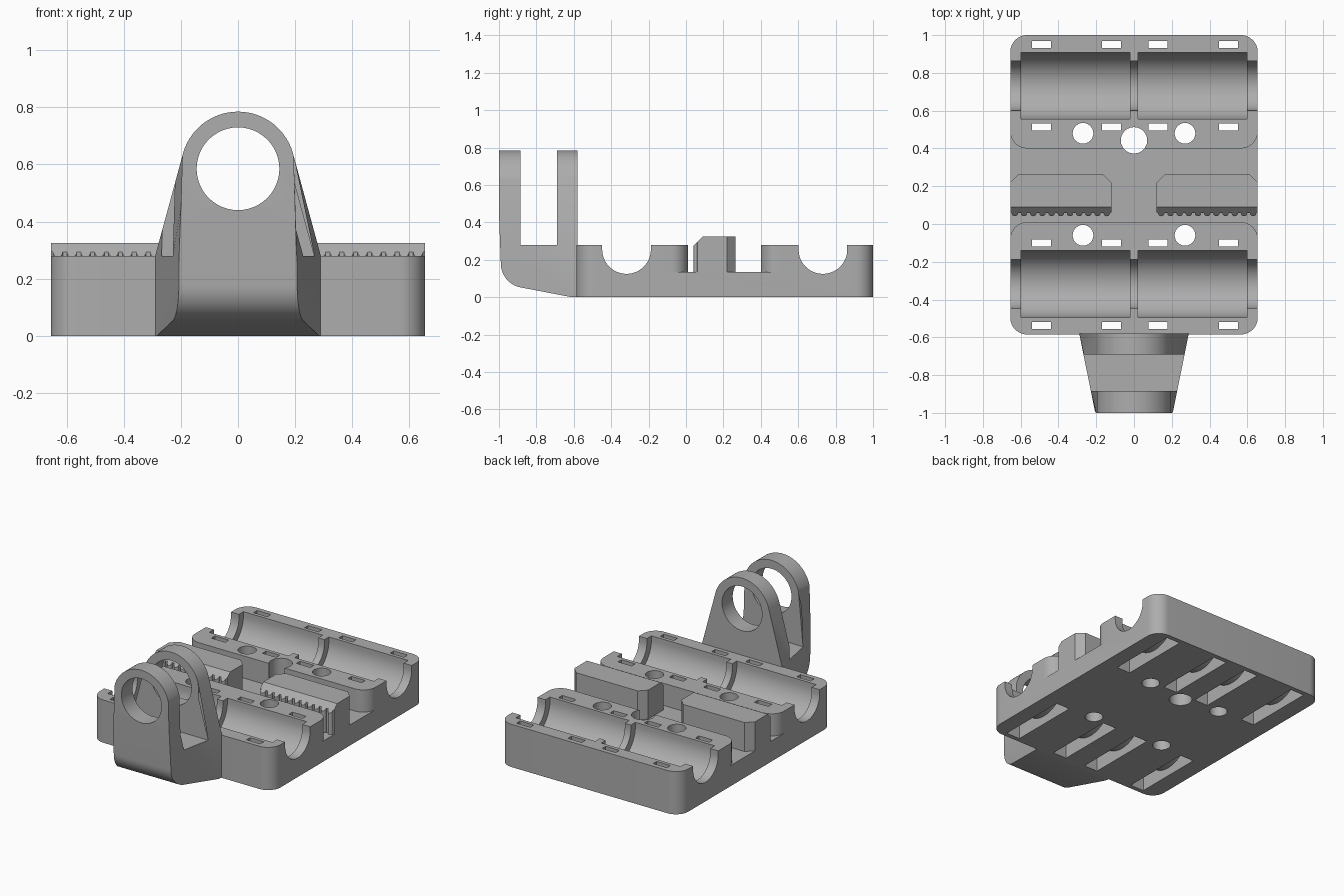
import bpy, bmesh, math
from mathutils import Matrix

cube = bpy.data.objects.get("Cube")
if cube:
    bpy.data.objects.remove(cube, do_unlink=True)

grey = bpy.data.materials.new("plain grey")
grey.use_nodes = True
GREY = (0.42, 0.42, 0.42, 1)
grey.diffuse_color = GREY
grey.node_tree.nodes["Principled BSDF"].inputs["Base Color"].default_value = GREY


def arc(cx, cy, r, a0, a1, n=12):
    angles = [math.radians(a0 + (a1 - a0) * i / n) for i in range(n + 1)]
    return [(cx + r * math.cos(a), cy + r * math.sin(a)) for a in angles]


def loft(name, ring_a, ring_b):
    """Solid between two matching rings of 3D points."""
    bm = bmesh.new()
    a = [bm.verts.new(p) for p in ring_a]
    b = [bm.verts.new(p) for p in ring_b]
    bm.faces.new(a)
    bm.faces.new(b)
    for i in range(len(a)):
        j = (i + 1) % len(a)
        bm.faces.new((a[i], a[j], b[j], b[i]))
    bmesh.ops.recalc_face_normals(bm, faces=bm.faces)
    mesh = bpy.data.meshes.new(name)
    bm.to_mesh(mesh)
    bm.free()
    mesh.materials.append(grey)
    obj = bpy.data.objects.new(name, mesh)
    bpy.context.collection.objects.link(obj)
    return obj


def prism(name, pts, lo, hi, axis="z"):
    """Extrude a profile: xy along z, yz along x, or xz along y."""
    place = {"z": lambda p, h: (p[0], p[1], h),
             "x": lambda p, h: (h, p[0], p[1]),
             "y": lambda p, h: (p[0], h, p[1])}[axis]
    return loft(name, [place(p, lo) for p in pts], [place(p, hi) for p in pts])


def boolean(obj, tool, operation="DIFFERENCE"):
    mod = obj.modifiers.new("cut", "BOOLEAN")
    mod.operation, mod.solver, mod.object = operation, "EXACT", tool
    bpy.context.view_layer.update()
    result = bpy.data.meshes.new_from_object(
        obj.evaluated_get(bpy.context.evaluated_depsgraph_get()))
    obj.modifiers.clear()
    obj.data = result
    bpy.data.objects.remove(tool, do_unlink=True)


def finish(obj):
    bpy.ops.object.select_all(action="DESELECT")
    obj.select_set(True)
    bpy.context.view_layer.objects.active = obj
    bpy.ops.object.shade_smooth_by_angle(angle=math.radians(25))


# Main dimensions
W, FRONT, BACK, TOP, FLOOR = 0.655, -0.585, 1.0, 0.28, 0.135
R = 0.09
GAP_FRONT, GAP_BACK = 0.01, 0.40
AXIS_Z = 0.255

# Carriage plate with rounded corners
i = W - R
plate = (arc(i, BACK - R, R, 0, 90) + arc(-i, BACK - R, R, 90, 180)
         + arc(-i, FRONT + R, R, 180, 270) + arc(i, FRONT + R, R, 270, 360))
body = prism("carriage_plate", plate, 0, TOP)

# Cross channel, flaring around the rounded bearing blocks
hi, lo, out = GAP_BACK + R, GAP_FRONT - R, W + 0.1
channel = (arc(-i, hi, R, 180, 270) + arc(i, hi, R, 270, 360)
           + [(out, hi), (out, lo)]
           + arc(i, lo, R, 0, 90) + arc(-i, lo, R, 90, 180)
           + [(-out, lo), (-out, hi)])
boolean(body, prism("channel_cutter", channel, FLOOR, 0.5))


def trough(y, r):
    return arc(y, AXIS_Z, r, 180, 360, 32) + [(y + r, 0.5), (y - r, 0.5)]


# Bearing troughs, shaft gaps and the tie slots that pass underneath
for y in (-0.318, 0.732):
    boolean(body, prism("shaft_cutter", trough(y, 0.13), -1, 1, "x"))
    for x0, x1 in ((-0.597, -0.022), (0.022, 0.597)):
        boolean(body, prism("bearing_cutter", trough(y, 0.177), x0, x1, "x"))
    inner, outer = 0.2, 0.237
    tie = ([(y - outer, 0.5), (y - outer, -0.1), (y + outer, -0.1), (y + outer, 0.5),
            (y + inner, 0.5)]
           + arc(y, AXIS_Z, inner, 360, 180, 32) + [(y - inner, 0.5)])
    for x in (-0.49, -0.12, 0.127, 0.5):
        boolean(body, prism("tie_cutter", tie, x - 0.05, x + 0.05, "x"))

# Screw holes
for x, y, r in ((-0.27, 0.48, 0.055), (0.27, 0.48, 0.055), (-0.27, -0.06, 0.055),
                (0.27, -0.06, 0.055), (0, 0.443, 0.07)):
    boolean(body, prism("hole_cutter", arc(x, y, r, 0, 345, 23), -0.1, 0.5))
finish(body)

# Toothed belt clamps
IN, TEETH = 0.12, 11
pitch = (W - IN) / TEETH
for side, name in ((1, "left_belt_clamp"), (-1, "right_belt_clamp")):
    pts = [(W, 0.22), (W - 0.045, 0.265), (IN + 0.045, 0.265), (IN, 0.22), (IN, 0.062)]
    for t in range(TEETH):
        pts += arc(IN + (t + 0.5) * pitch, 0.058, 0.017, 180, 360, 8)
    pts.append((W, 0.062))
    clamp = prism(name, [(side * x, y) for x, y in pts], FLOOR, 0.325)
    wedge = [(0.0, 0.235), (0.1, 0.335), (0.0, 0.335)]
    boolean(clamp, prism("chamfer_cutter", wedge, -1, 1, "x"))
    finish(clamp)

# Hinge bracket: tapered body tangent to a round head
HEAD_Z, HEAD_R = 0.585, 0.2


def head_outline(half, y):
    pts = [(half, -0.05), (half, TOP)] + arc(0, HEAD_Z, HEAD_R, 13, 167, 32)
    pts += [(-half, TOP), (-half, -0.05)]
    return [(x, y, z) for x, z in pts]


bracket = loft("hinge_bracket", head_outline(0.205, -1.0), head_outline(0.29, -0.58))
# Side profile leaves two lugs above a sloping, rounded foot
fork = ([(-0.58, 0), (-0.61, 0)] + arc(-0.86, 0.18, 0.13, 255, 180)
        + [(-1.0, 0.45), (-1.0, 0.9), (-0.885, 0.9), (-0.885, TOP),
           (-0.69, TOP), (-0.69, 0.9), (-0.58, 0.9)])
boolean(bracket, prism("fork_cutter", fork, -1, 1, "x"), "INTERSECT")
boolean(bracket, prism("pin_cutter", arc(0, HEAD_Z, 0.145, 0, 352.5, 47), -1.2, 0, "y"))
finish(bracket)
